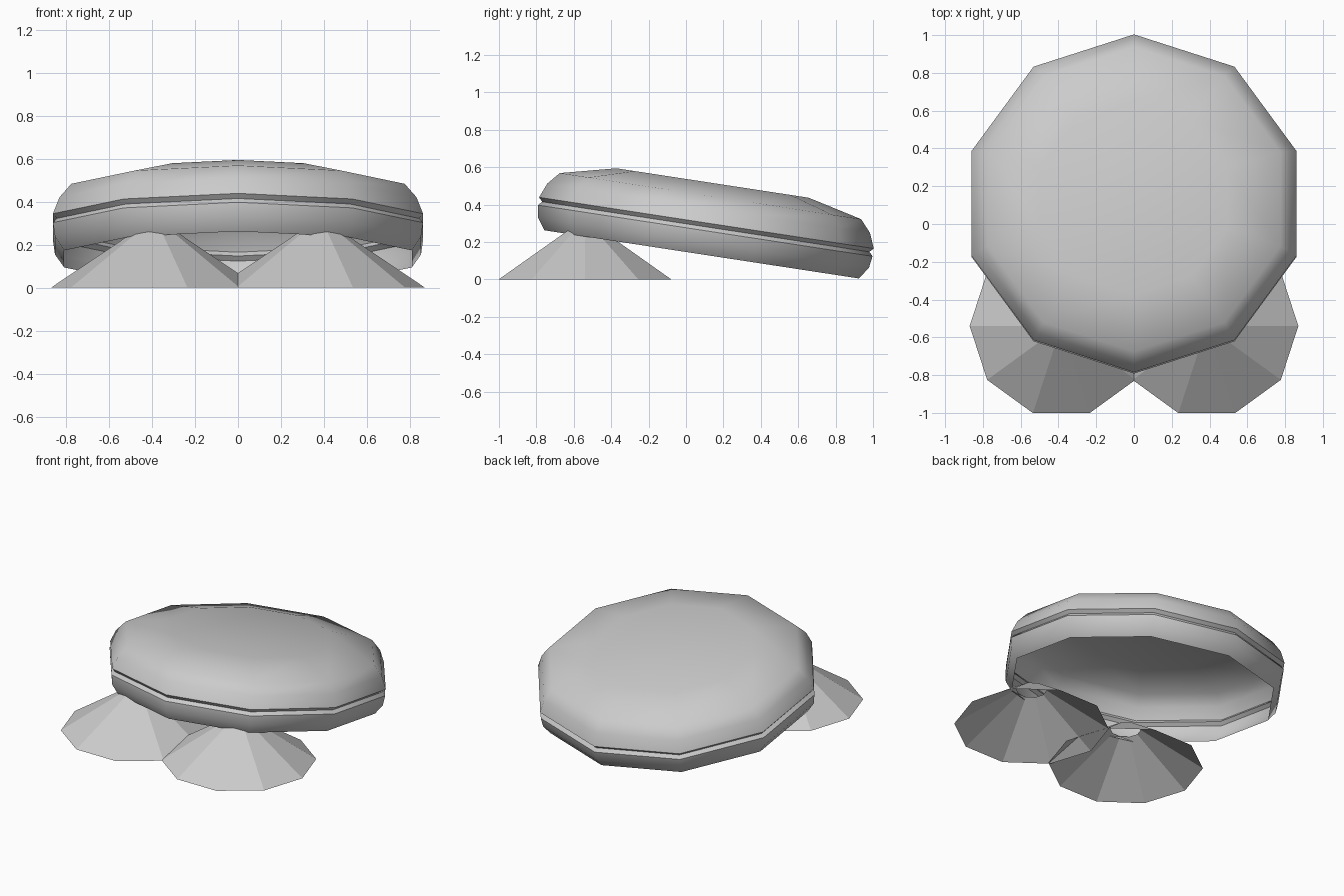
import bpy, bmesh, math
from mathutils import Matrix

cube = bpy.data.objects.get("Cube")
if cube:
    bpy.data.objects.remove(cube, do_unlink=True)

SIDES = 10
GREY = (0.6, 0.6, 0.6, 1.0)
mat = bpy.data.materials.new("light grey")
mat.use_nodes = True
mat.diffuse_color = GREY
mat.node_tree.nodes["Principled BSDF"].inputs["Base Color"].default_value = GREY


def lathe(name, profile, start, cap_top=False):
    """Turn (radius, height) points, listed bottom to top, into a ten-sided open shell."""
    bm = bmesh.new()
    rings = []
    for r, h in profile:
        angles = [start + i * math.tau / SIDES for i in range(SIDES)]
        rings.append([bm.verts.new((r * math.cos(a), r * math.sin(a), h)) for a in angles])
    for low, high in zip(rings, rings[1:]):
        for i in range(SIDES):
            j = (i + 1) % SIDES
            bm.faces.new((low[i], low[j], high[j], high[i]))
    if cap_top:
        bm.faces.new(rings[-1])
    mesh = bpy.data.meshes.new(name)
    bm.to_mesh(mesh)
    bm.free()
    mesh.materials.append(mat)
    obj = bpy.data.objects.new(name, mesh)
    bpy.context.collection.objects.link(obj)
    return obj


# Tilted rounded shell, open underneath, with a seam groove around the middle
shell = lathe("shell", [
    (0.85, -0.143), (0.895, -0.08), (0.905, -0.015),   # lower half
    (0.885, 0.006),                                    # groove
    (0.905, 0.027), (0.873, 0.106), (0.815, 0.172),    # upper half
    (0.52, 0.243),                                     # flat crown
], math.pi / 2, cap_top=True)
shell.matrix_world = Matrix.Translation((0, 0.105, 0.275)) @ Matrix.Rotation(math.radians(-8.7), 4, 'X')

bpy.ops.object.select_all(action='DESELECT')
shell.select_set(True)
bpy.context.view_layer.objects.active = shell
bpy.ops.object.shade_smooth_by_angle(angle=math.radians(40))

# Pair of hollow truncated cone feet under the front
for name, side in (("left_foot", 1), ("right_foot", -1)):
    foot = lathe(name, [(0.485, 0), (0.095, 0.262)], 0 if side > 0 else math.pi)
    foot.location = (side * 0.385, -0.54, 0)
